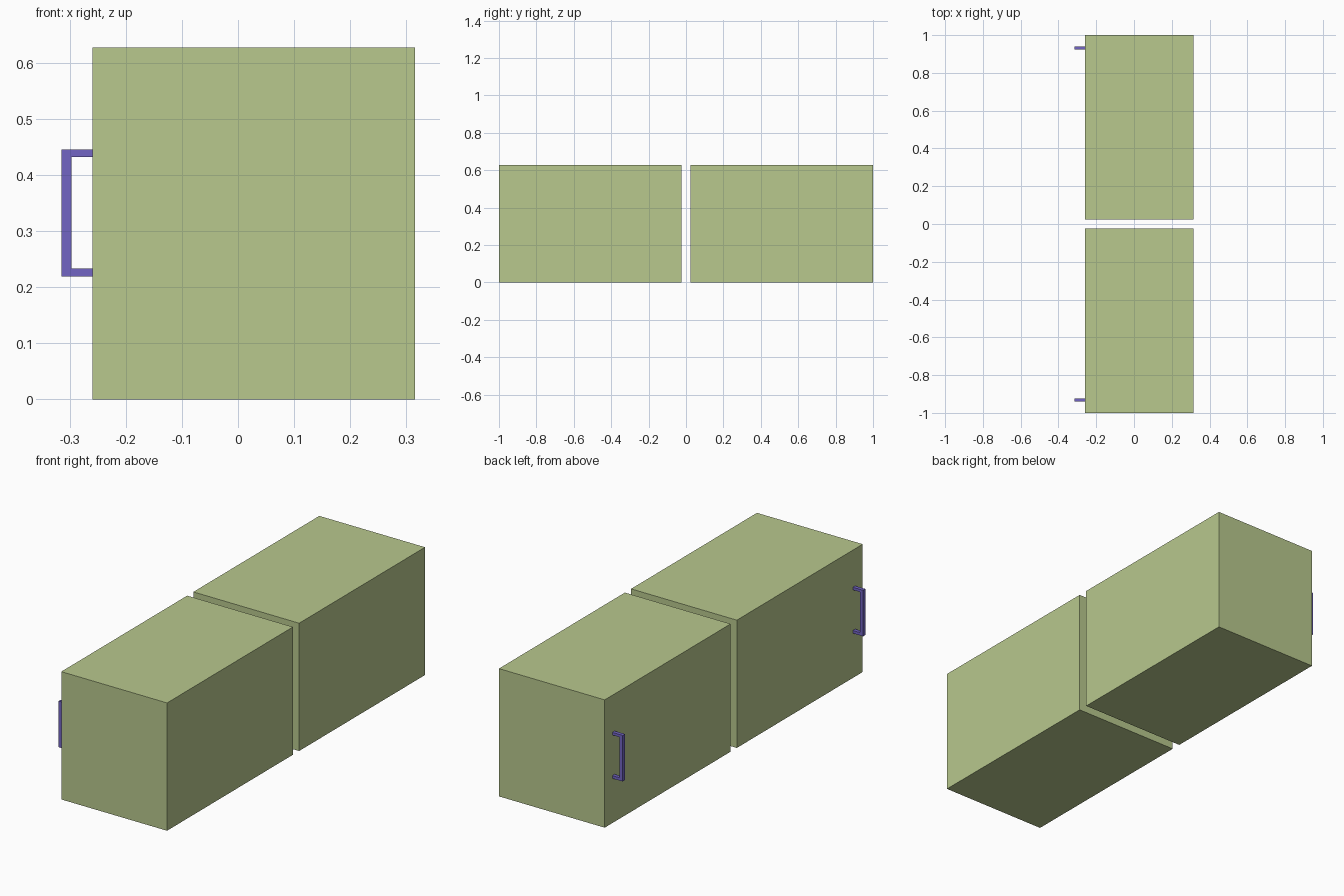
import bpy, bmesh

if "Cube" in bpy.data.objects:
    bpy.data.objects.remove(bpy.data.objects["Cube"])


def material(name, rgb):
    m = bpy.data.materials.new(name)
    m.diffuse_color = (*rgb, 1)
    m.use_nodes = True
    m.node_tree.nodes["Principled BSDF"].inputs["Base Color"].default_value = m.diffuse_color
    return m


def extruded(name, profile, y0, y1, mat):
    """Extrude an (x, z) outline from y0 to y1."""
    bm = bmesh.new()
    face = bm.faces.new([bm.verts.new((x, y0, z)) for x, z in profile])
    new = bmesh.ops.extrude_face_region(bm, geom=[face])["geom"]
    verts = [g for g in new if isinstance(g, bmesh.types.BMVert)]
    bmesh.ops.translate(bm, verts=verts, vec=(0, y1 - y0, 0))
    bmesh.ops.recalc_face_normals(bm, faces=bm.faces)
    mesh = bpy.data.meshes.new(name)
    bm.to_mesh(mesh)
    bm.free()
    obj = bpy.data.objects.new(name, mesh)
    mesh.materials.append(mat)
    bpy.context.collection.objects.link(obj)
    return obj


green = material("door_green", (0.48, 0.58, 0.27))
violet = material("handle_violet", (0.17, 0.13, 0.55))

LEFT, RIGHT, TOP = -0.259, 0.315, 0.627
OUT, INNER = -0.315, -0.297
panel = [(LEFT, 0), (RIGHT, 0), (RIGHT, TOP), (LEFT, TOP)]
# C-shaped pull: two stubs joined by an upright grip
pull = [(LEFT, 0.219), (LEFT, 0.233), (INNER, 0.233), (INNER, 0.432),
        (LEFT, 0.432), (LEFT, 0.445), (OUT, 0.445), (OUT, 0.219)]

# Two cabinet blocks, each with a handle near its outer end
for side, s in (("front", -1), ("back", 1)):
    extruded(side + "_cabinet", panel, s * 0.024, s * 1.0, green)
    extruded(side + "_handle", pull, s * 0.923, s * 0.941, violet)
